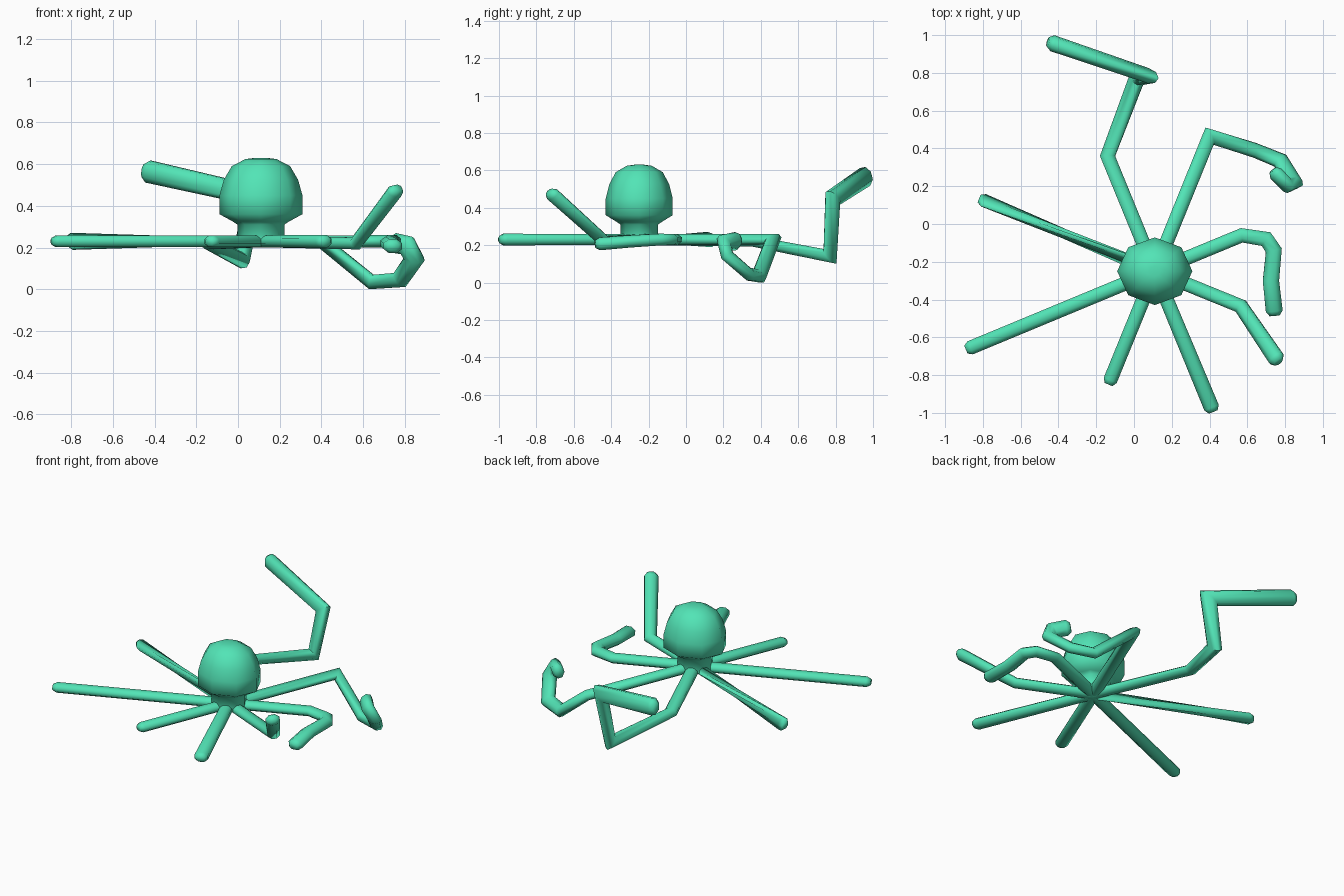
import bpy, bmesh, math
from mathutils import Vector

if "Cube" in bpy.data.objects:
    bpy.data.objects.remove(bpy.data.objects["Cube"])

CX, CY, Z = 0.11, -0.25, 0.23      # hub where all arms meet
SIDES = 8

mat = bpy.data.materials.new("sea_green")
mat.diffuse_color = (0.085, 0.78, 0.47, 1)
mat.use_nodes = True
mat.node_tree.nodes["Principled BSDF"].inputs["Base Color"].default_value = mat.diffuse_color


def finish(name, bm, angle):
    """Turn a bmesh into a smooth shaded object."""
    bmesh.ops.recalc_face_normals(bm, faces=bm.faces)
    mesh = bpy.data.meshes.new(name)
    bm.to_mesh(mesh)
    bm.free()
    obj = bpy.data.objects.new(name, mesh)
    bpy.context.collection.objects.link(obj)
    mesh.materials.append(mat)
    bpy.ops.object.select_all(action='DESELECT')
    obj.select_set(True)
    bpy.context.view_layer.objects.active = obj
    bpy.ops.object.shade_smooth_by_angle(angle=math.radians(angle))
    return obj


def skin(bm, rings):
    """Bridge successive rings of points and cap both ends."""
    loops = [[bm.verts.new(p) for p in ring] for ring in rings]
    for a, b in zip(loops, loops[1:]):
        for i in range(SIDES):
            j = (i + 1) % SIDES
            bm.faces.new((a[i], a[j], b[j], b[i]))
    bm.faces.new(loops[0][::-1])
    bm.faces.new(loops[-1])


def arm(name, points, grow=1.0, twist=0.0, a=0.038, b=0.029):
    """Tube with mitred joints, widening by grow, with a blunt bevelled tip."""
    pts = [Vector(p) for p in points]
    dirs = [(q - p).normalized() for p, q in zip(pts, pts[1:])]
    tip = pts[-1].copy()
    pts[-1] = tip - dirs[-1] * 0.025
    u = dirs[0].cross(Vector((0, 0, 1))).normalized()
    v = u.cross(dirs[0]).normalized()

    def section(scale=1.0, turn=0.0):
        out = []
        for i in range(SIDES):
            t = 2 * math.pi * (i + 0.5) / SIDES
            x, y = a * 1.06 * math.cos(t), b * 1.06 * math.sin(t)
            c, s = math.cos(turn), math.sin(turn)
            out.append((u * (x * c - y * s) + v * (x * s + y * c)) * scale)
        return out

    rings = [[pts[0] + o for o in section()]]
    for k in range(1, len(dirs)):
        d0, d1 = dirs[k - 1], dirs[k]
        n = (d0 + d1).normalized()
        slope = max(d0.dot(n), 0.5)
        scale = 1 + (grow - 1) * (k - 1) / (len(dirs) - 1)
        rings.append([pts[k] + o - d0 * (o.dot(n) / slope) for o in section(scale)])
        q = d0.rotation_difference(d1)
        u, v = q @ u, q @ v
    rings.append([pts[-1] + o for o in section(grow, twist)])
    rings.append([tip + o for o in section(0.6 * grow, twist)])
    bm = bmesh.new()
    skin(bm, rings)
    return finish(name, bm, 65)


# Head and neck: eight-sided lathe, slightly narrower front to back
profile = [(0.112, 0.225), (0.112, 0.31), (0.135, 0.325), (0.199, 0.36),
           (0.199, 0.45), (0.178, 0.525), (0.14, 0.59), (0.075, 0.624),
           (0.03, 0.63)]
bm = bmesh.new()
skin(bm, [[(CX + r * math.cos(math.tau * i / SIDES),
            CY + 0.9 * r * math.sin(math.tau * i / SIDES), z)
           for i in range(SIDES)] for r, z in profile])
finish("head", bm, 60)

# Arms: end widening, then bends after the hub, counter-clockwise from the right
arms = {
    "right_back_arm": (1.2, [(0.57, -0.06, Z), (0.70, -0.08, Z), (0.74, -0.14, Z),
                             (0.725, -0.30, 0.22), (0.745, -0.485, 0.205)]),
    "back_right_arm": (1.25, [(0.40, 0.465, 0.23), (0.64, 0.39, 0.035),
                              (0.775, 0.335, 0.045), (0.845, 0.22, 0.145),
                              (0.81, 0.205, 0.21), (0.735, 0.285, 0.225)]),
    "back_left_arm": (1.4, [(-0.14, 0.36, 0.22), (0.015, 0.77, 0.14),
                            (0.075, 0.785, 0.45), (-0.455, 0.965, 0.57)]),
    "left_back_arm": (1.1, [(-0.82, 0.135, Z)]),
    "left_front_arm": (1.0, [(-0.89, -0.665, Z)]),
    "front_left_arm": (1.0, [(-0.135, -0.85, Z)]),
    "front_right_arm": (1.1, [(0.42, -0.995, Z)]),
    "right_front_arm": (1.15, [(0.565, -0.435, 0.22), (0.765, -0.73, 0.485)]),
}
for name, (grow, bends) in arms.items():
    turn = math.radians(125) if name == "left_back_arm" else 0.0
    arm(name, [(CX, CY, Z)] + bends, grow, turn)
